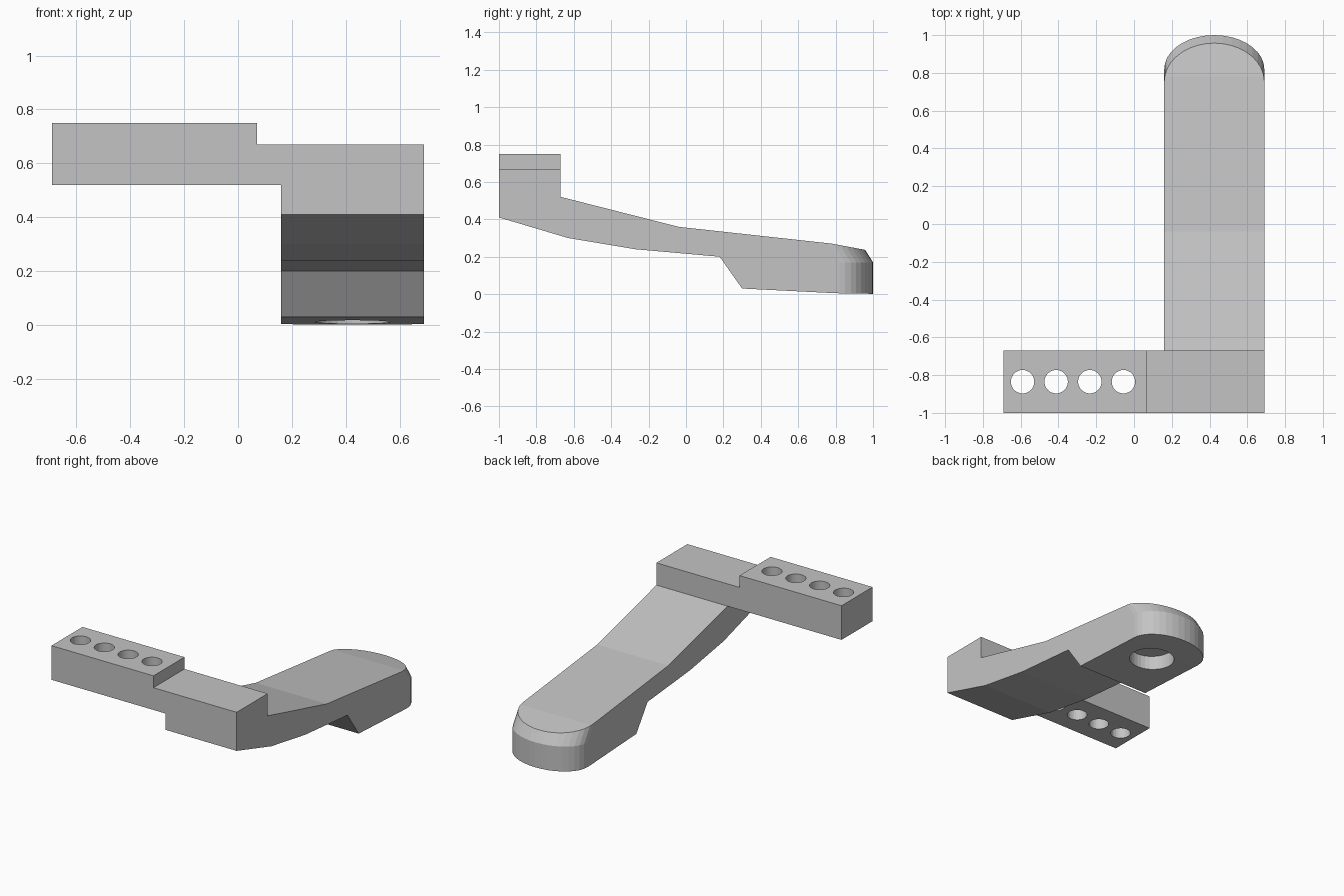
import bpy, bmesh, math

if "Cube" in bpy.data.objects:
    bpy.data.objects.remove(bpy.data.objects["Cube"], do_unlink=True)

grey = bpy.data.materials.new("plain grey")
grey.use_nodes = True
grey.diffuse_color = (0.55, 0.55, 0.55, 1)
grey.node_tree.nodes["Principled BSDF"].inputs["Base Color"].default_value = (0.55, 0.55, 0.55, 1)


def loft(name, rings):
    """Solid skinned through matching closed rings of points."""
    bm = bmesh.new()
    loops = [[bm.verts.new(p) for p in ring] for ring in rings]
    n = len(loops[0])
    for a, b in zip(loops, loops[1:]):
        for i in range(n):
            j = (i + 1) % n
            bm.faces.new((a[i], a[j], b[j], b[i]))
    bm.faces.new(loops[0][::-1])
    bm.faces.new(loops[-1])
    bmesh.ops.recalc_face_normals(bm, faces=bm.faces)
    mesh = bpy.data.meshes.new(name)
    bm.to_mesh(mesh)
    bm.free()
    mesh.materials.append(grey)
    obj = bpy.data.objects.new(name, mesh)
    bpy.context.collection.objects.link(obj)
    return obj


def cylinder(name, x, y, r, z0, z1, sides=32):
    ring = [(x + r * math.cos(math.tau * i / sides), y + r * math.sin(math.tau * i / sides))
            for i in range(sides)]
    return loft(name, [[(px, py, z) for px, py in ring] for z in (z0, z1)])


def combine(target, other, operation):
    """Apply a boolean and discard the helper solid."""
    mod = target.modifiers.new(operation, 'BOOLEAN')
    mod.operation, mod.object, mod.solver = operation, other, 'EXACT'
    bpy.context.view_layer.objects.active = target
    bpy.ops.object.modifier_apply(modifier=mod.name)
    bpy.data.objects.remove(other, do_unlink=True)


# Lever arm: bent side profile, made overwide and trimmed to its plan outline
side = [(-1, .41), (-.63, .30), (-.27, .24), (.18, .20), (.30, .03), (.80, .005), (1.1, 0),
        (1.1, .21), (.78, .27), (-.04, .36), (-.67, .52), (-.67, .67), (-1, .67)]
arm = loft("lever_arm", [[(x, y, z) for y, z in side] for x in (.1, .75)])


# Plan outline with rounded end, leaning back above the chamfer line
def plan(z, lean):
    arc = [math.pi * i / 18 for i in range(19)]
    ring = [(.425 + .265 * math.cos(a), .82 + .18 * math.sin(a) - lean, z) for a in arc]
    return ring + [(.16, -1.2, z), (.69, -1.2, z)]


outline = loft("arm_outline", [plan(-.1, 0), plan(.17, 0), plan(.8, .40)])
combine(arm, outline, 'INTERSECT')

# Round pocket under the foot
combine(arm, cylinder("foot_pocket", .425, .68, .14, -.1, .11), 'DIFFERENCE')

# Stepped mounting bar with a row of through holes
step = [(-.69, .52), (.16, .52), (.16, .67), (.07, .67), (.07, .75), (-.69, .75)]
bar = loft("mounting_bar", [[(x, y, z) for x, z in step] for y in (-1, -.67)])
for i in range(4):
    combine(bar, cylinder("bar_hole", -.59 + .178 * i, -.835, .062, .4, .9), 'DIFFERENCE')

# Join into one clean solid
combine(arm, bar, 'UNION')
arm.name = "lever_bracket"
bm = bmesh.new()
bm.from_mesh(arm.data)
bmesh.ops.remove_doubles(bm, verts=bm.verts, dist=.0005)
bmesh.ops.dissolve_limit(bm, angle_limit=math.radians(.5), verts=bm.verts, edges=bm.edges)
bm.to_mesh(arm.data)
bm.free()
